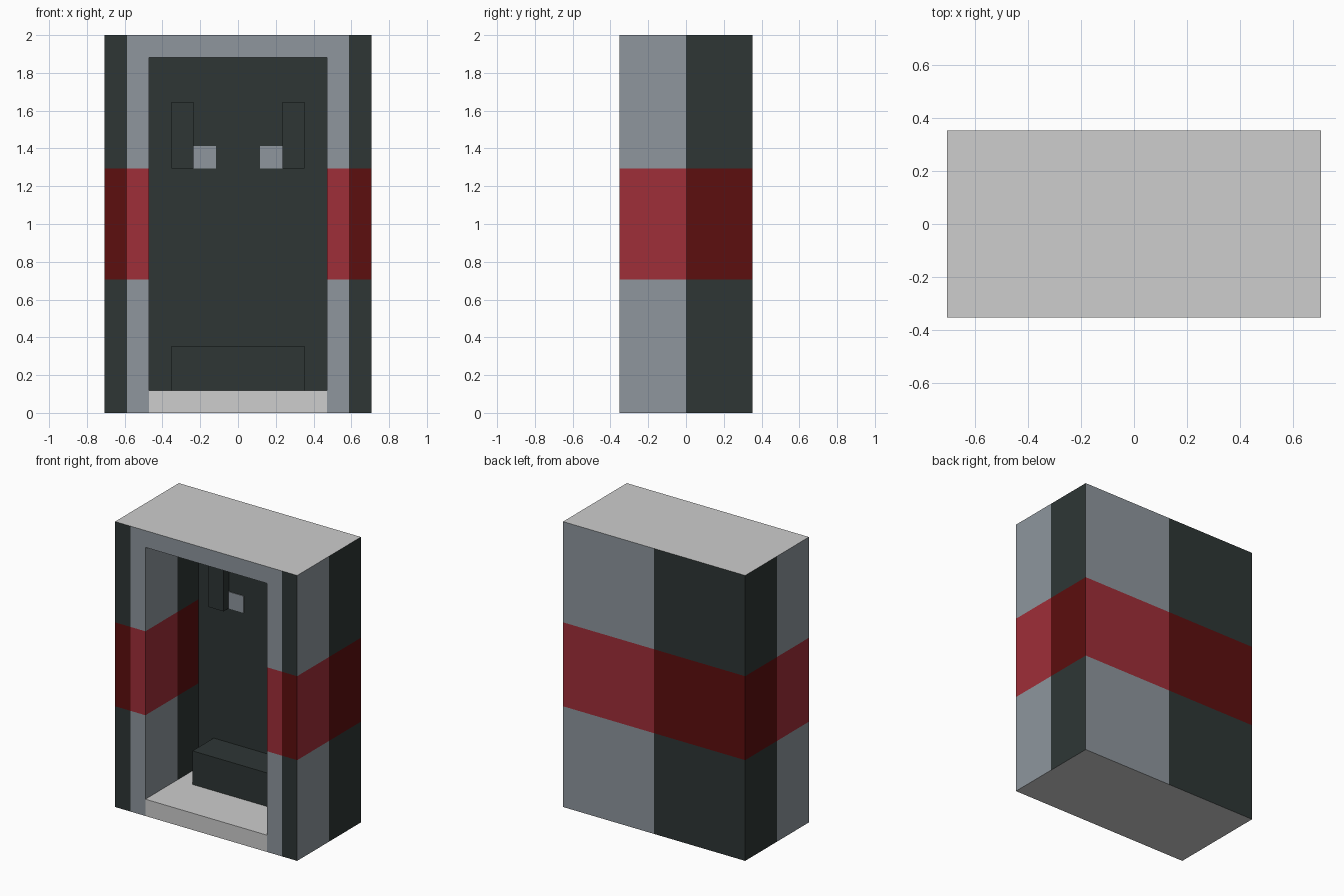
import bpy
import bmesh
from mathutils import Vector, Matrix

cube = bpy.data.objects.get("Cube")
if cube:
    bpy.data.objects.remove(cube, do_unlink=True)

U = 2 / 17  # one module: the cabinet is 12 x 6 x 17 modules


def material(name, rgb):
    linear = [(c / 255 / 12.92) if c < 11 else ((c / 255 + 0.055) / 1.055) ** 2.4 for c in rgb]
    mat = bpy.data.materials.new(name)
    mat.use_nodes = True
    mat.diffuse_color = (*linear, 1)
    mat.node_tree.nodes["Principled BSDF"].inputs["Base Color"].default_value = (*linear, 1)
    return mat


WHITE, LIGHT, DARK, RED, DEEP_RED = range(5)
materials = [
    material("pale grey", (205, 205, 205)),
    material("steel grey", (142, 150, 157)),
    material("charcoal", (46, 54, 53)),
    material("red", (159, 46, 56)),
    material("deep red", (92, 14, 14)),
]


def add_box(bm, low, high):
    low, high = Vector(low), Vector(high)
    matrix = Matrix.Translation((low + high) / 2) @ Matrix.Diagonal((*(high - low), 1))
    return bmesh.ops.create_cube(bm, size=1, matrix=matrix)


def finish(bm, name, mats):
    """Turn a mesh measured in modules into a named object."""
    bmesh.ops.scale(bm, vec=(U, U, U), verts=bm.verts)
    mesh = bpy.data.meshes.new(name)
    bm.to_mesh(mesh)
    bm.free()
    for mat in mats:
        mesh.materials.append(mat)
    obj = bpy.data.objects.new(name, mesh)
    bpy.context.collection.objects.link(obj)
    return obj


def box(name, low, high, colour):
    bm = bmesh.new()
    add_box(bm, low, high)
    return finish(bm, name, [materials[colour]])


def in_opening(face):
    c = face.calc_center_median()
    return face.normal.y < -0.5 and c.y < -2.9 and abs(c.x) < 4 and 1 < c.z < 16


def shell_colour(face):
    """Halves of each wall alternate in tone; a red band runs round the middle."""
    c, n = face.calc_center_median(), face.normal
    if abs(n.z) > 0.5:
        return WHITE
    if n.y < -0.5 and c.y > 0:
        return DARK                      # back of the recess
    if n.y < -0.5 and c.z < 1 and abs(c.x) < 4:
        return WHITE                     # front of the sill
    if abs(n.x) > 0.5:
        dark = c.y > 0
    elif n.y < 0:
        dark = abs(c.x) > 5
    else:
        dark = c.x < 0
    if 6 < c.z < 11:
        return DEEP_RED if dark else RED
    return DARK if dark else LIGHT


# Cabinet shell: outer box joined to an inside-out recess at the front opening
bm = bmesh.new()
add_box(bm, (-4, -3, 1), (4, 2, 16))
bmesh.ops.reverse_faces(bm, faces=bm.faces)
bm.normal_update()
front = [f for f in bm.faces if f.calc_center_median().y < -2.9]
bmesh.ops.delete(bm, geom=front, context="FACES_ONLY")
add_box(bm, (-6, -3, 0), (6, 3, 17))
cuts = {0: (-5, -4, 0, 4, 5), 1: (0,), 2: (1, 6, 11, 16)}
for axis, places in cuts.items():
    normal = Vector((0, 0, 0))
    normal[axis] = 1
    for place in places:
        geom = bm.verts[:] + bm.edges[:] + bm.faces[:]
        bmesh.ops.bisect_plane(bm, geom=geom, plane_co=normal * place, plane_no=normal, dist=1e-4)
bm.normal_update()
bmesh.ops.delete(bm, geom=[f for f in bm.faces if in_opening(f)], context="FACES")
bmesh.ops.remove_doubles(bm, verts=bm.verts, dist=1e-3)
bm.normal_update()
for face in bm.faces:
    face.material_index = shell_colour(face)
finish(bm, "cabinet_shell", materials)

# Bench on the floor of the recess
box("bench", (-3, 0, 1), (3, 2, 3), DARK)

# Upright pads and small light plates on the back wall
for side, sign in (("left", 1), ("right", -1)):
    def span(inner, outer):
        return sorted((sign * inner, sign * outer))
    x0, x1 = span(2, 3)
    box(side + "_pad", (x0, 1.5, 11), (x1, 2, 14), DARK)
    x0, x1 = span(1, 2)
    box(side + "_wall_plate", (x0, 1.96, 11), (x1, 2, 12), LIGHT)
